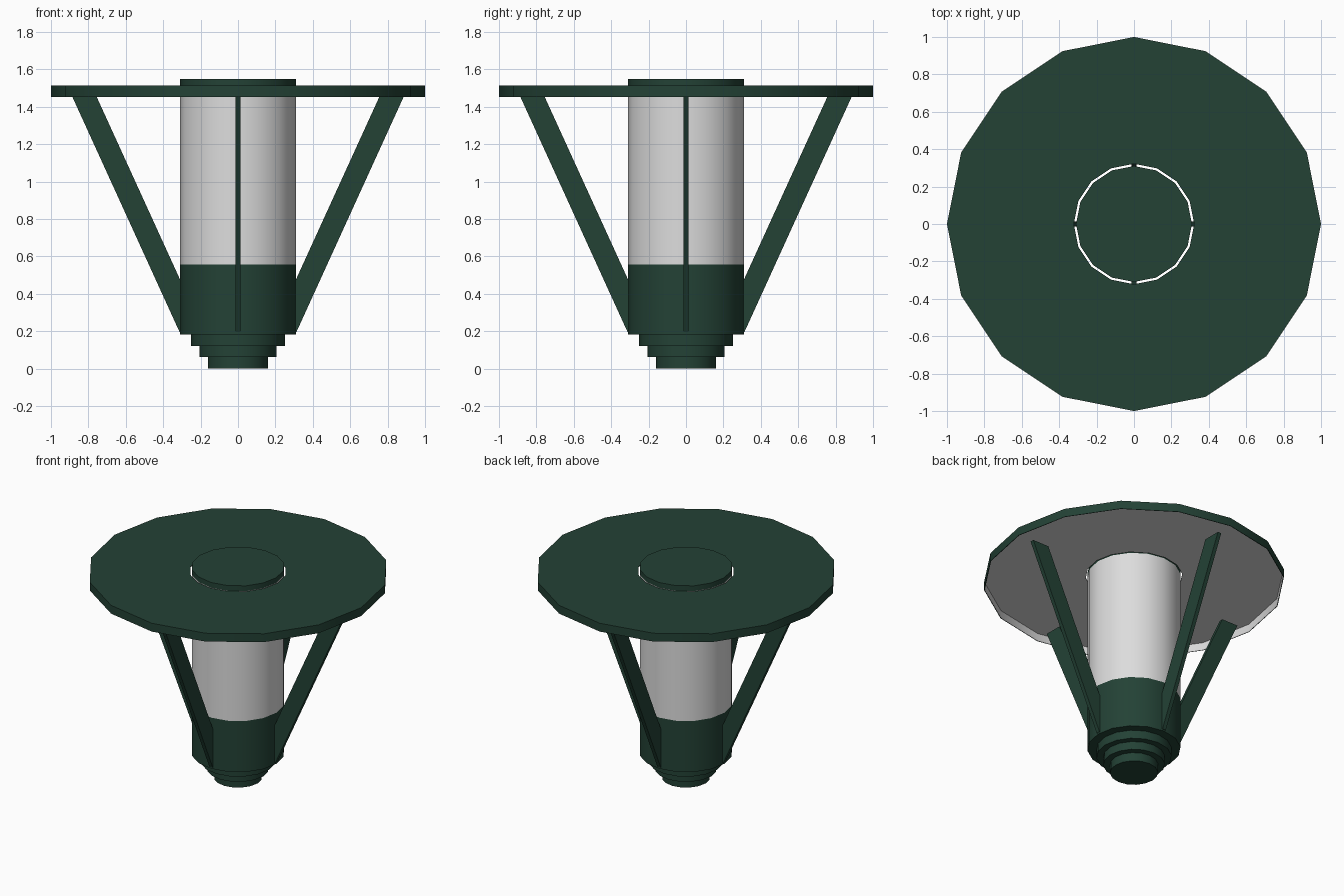
import bpy, bmesh, math

if "Cube" in bpy.data.objects:
    bpy.data.objects.remove(bpy.data.objects["Cube"])

SIDES = 16


def material(name, rgb):
    m = bpy.data.materials.new(name)
    m.diffuse_color = (*rgb, 1.0)
    m.use_nodes = True
    m.node_tree.nodes["Principled BSDF"].inputs["Base Color"].default_value = m.diffuse_color
    return m


green = material("dark_green", (0.0168, 0.054, 0.036))
white = material("lamp_white", (0.72, 0.72, 0.72))


def finish(name, bm, mats):
    bmesh.ops.recalc_face_normals(bm, faces=bm.faces)
    mesh = bpy.data.meshes.new(name)
    bm.to_mesh(mesh)
    bm.free()
    for m in mats:
        mesh.materials.append(m)
    ob = bpy.data.objects.new(name, mesh)
    bpy.context.collection.objects.link(ob)
    bpy.ops.object.select_all(action='DESELECT')
    bpy.context.view_layer.objects.active = ob
    ob.select_set(True)
    bpy.ops.object.shade_smooth_by_angle(angle=math.radians(30))
    return ob


def lathe(name, profile, mats, closed=False, slots=None):
    """Revolve (radius, z) points; points on the axis become a single vertex."""
    bm = bmesh.new()
    rings = []
    for r, z in profile:
        if r == 0:
            rings.append([bm.verts.new((0, 0, z))] * SIDES)
        else:
            rings.append([bm.verts.new((r * math.cos(math.tau * i / SIDES),
                                        r * math.sin(math.tau * i / SIDES), z))
                          for i in range(SIDES)])
    for k in range(len(rings) if closed else len(rings) - 1):
        a, b = rings[k], rings[(k + 1) % len(rings)]
        for i in range(SIDES):
            j = (i + 1) % SIDES
            f = bm.faces.new(list(dict.fromkeys((a[i], a[j], b[j], b[i]))))
            f.material_index = slots[k] if slots else 0
    return finish(name, bm, mats)


# stepped base and holder
lathe("stepped_base", [(0, 0), (0.16, 0), (0.16, 0.063), (0.205, 0.063), (0.205, 0.122),
                       (0.25, 0.122), (0.25, 0.183), (0.31, 0.183), (0.31, 0.557),
                       (0, 0.557)], [green])

# light tube and its cap
lathe("light_tube", [(0, 0.557), (0.31, 0.557), (0.31, 1.51), (0, 1.51)], [white])
lathe("top_cap", [(0, 1.51), (0.31, 1.51), (0.31, 1.548), (0, 1.548)], [green])

# thin shade: green outside, white inside, with a hole around the tube
lathe("shade", [(0.322, 1.513), (1, 1.513), (1, 1.452), (0.996, 1.452),
                (0.996, 1.509), (0.322, 1.509)],
      [green, white], closed=True, slots=[0, 0, 0, 1, 1, 0])

# four slanted support arms
ARM = [(0.30, 0.195), (0.312, 0.195), (0.885, 1.452), (0.755, 1.452), (0.30, 0.455)]
HALF = 0.014
for n, side in enumerate(("right", "back", "left", "front")):
    bm = bmesh.new()
    face = bm.faces.new([bm.verts.new((r, -HALF, z)) for r, z in ARM])
    ext = bmesh.ops.extrude_face_region(bm, geom=[face], use_keep_orig=True)
    for v in ext["geom"]:
        if isinstance(v, bmesh.types.BMVert):
            v.co.y = HALF
    arm = finish(side + "_arm", bm, [green])
    arm.rotation_euler.z = n * math.pi / 2
